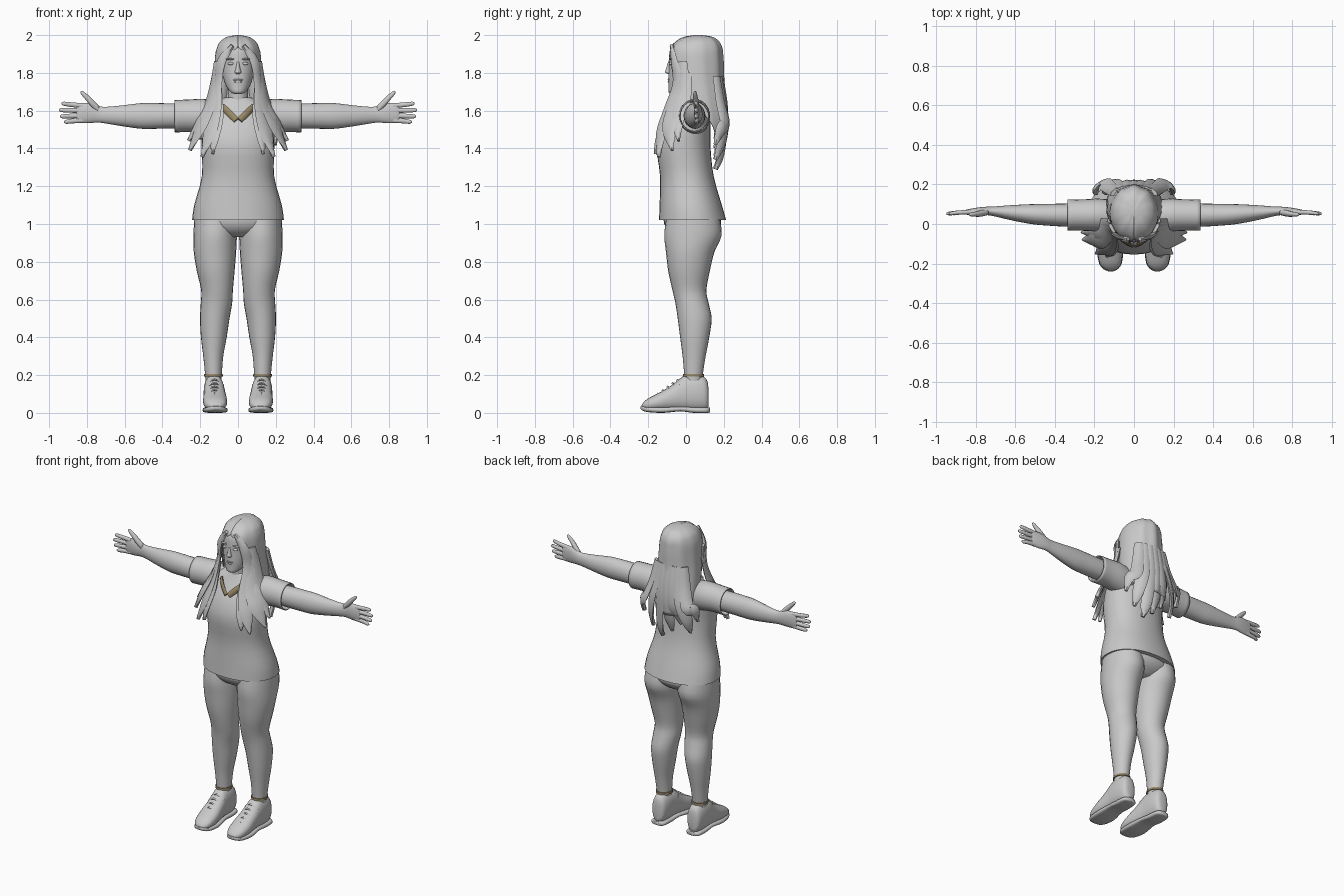
import bpy, bmesh, math
from mathutils import Vector, Matrix


def material(name, rgb):
    m = bpy.data.materials.new(name)
    m.diffuse_color = (*rgb, 1)
    return m


GREY = material("grey", (0.588, 0.588, 0.588))
TAN = material("tan", (0.32, 0.25, 0.14))


def finish(name, bm, mat=GREY, mirror=False, solid=0, angle=50):
    bmesh.ops.recalc_face_normals(bm, faces=bm.faces)
    me = bpy.data.meshes.new(name)
    bm.to_mesh(me)
    bm.free()
    ob = bpy.data.objects.new(name, me)
    bpy.context.collection.objects.link(ob)
    me.materials.append(mat)
    if solid:
        mod = ob.modifiers.new("thickness", 'SOLIDIFY')
        mod.thickness = solid
    if mirror:
        ob.modifiers.new("mirror", 'MIRROR').use_mirror_merge = False
    bpy.ops.object.select_all(action='DESELECT')
    ob.select_set(True)
    bpy.context.view_layer.objects.active = ob
    bpy.ops.object.shade_smooth_by_angle(angle=math.radians(angle))
    return ob


def smooth_rows(rows, k):
    """Catmull-Rom interpolation of rows of numbers."""
    out = []
    for i in range(len(rows) - 1):
        p0, p1, p2 = rows[max(i - 1, 0)], rows[i], rows[i + 1]
        p3 = rows[min(i + 2, len(rows) - 1)]
        for j in range(k):
            t = j / k
            out.append([0.5 * (2*b + (c - a)*t + (2*a - 5*b + 4*c - d)*t*t
                               + (3*b - a - 3*c + d)*t**3)
                        for a, b, c, d in zip(p0, p1, p2, p3)])
    return out + [list(rows[-1])]


def skin(bm, rings, closed=True, caps=True):
    vs = [[bm.verts.new(p) for p in r] for r in rings]
    n = len(vs[0])
    for a, b in zip(vs, vs[1:]):
        for i in range(n if closed else n - 1):
            j = (i + 1) % n
            bm.faces.new((a[i], a[j], b[j], b[i]))
    if caps:
        bm.faces.new(vs[0])
        bm.faces.new(vs[-1])


def loft(name, axis, rows, n=24, k=3, power=2.0, caps=True, **kw):
    """Rows: position along axis, two centre values, two radii."""
    rings = []
    for s, cu, cv, ru, rv in smooth_rows(rows, k):
        ring = []
        for i in range(n):
            a = 2 * math.pi * i / n
            c, d = math.cos(a), math.sin(a)
            u = cu + ru * math.copysign(abs(c) ** (2 / power), c)
            v = cv + rv * math.copysign(abs(d) ** (2 / power), d)
            ring.append({'x': (s, u, v), 'y': (u, s, v), 'z': (u, v, s)}[axis])
        rings.append(ring)
    bm = bmesh.new()
    skin(bm, rings, caps=caps)
    return finish(name, bm, **kw)


def strand(bm, pts, widths, thick=0.012, n=6, k=4, tip=True):
    """Flat strip along a path, facing away from the body axis."""
    rows = smooth_rows([(*p, w) for p, w in zip(pts, widths)], k)
    rings = []
    for i, r in enumerate(rows):
        p = Vector(r[:3])
        t = Vector(rows[min(i + 1, len(rows) - 1)][:3]) - Vector(rows[max(i - 1, 0)][:3])
        out = Vector((p.x, p.y - 0.05, 0))
        side = t.cross(out).normalized()
        out = side.cross(t).normalized()
        rings.append([p + side * r[3] * math.cos(2*math.pi*j/n)
                      + out * thick * math.sin(2*math.pi*j/n) for j in range(n)])
    skin(bm, rings)


def blobs(name, items, **kw):
    bm = bmesh.new()
    for loc, size in items:
        bmesh.ops.create_uvsphere(bm, u_segments=14, v_segments=8, radius=1,
                                  matrix=Matrix.Translation(loc) @ Matrix.Diagonal((*size, 1)))
    return finish(name, bm, **kw)


# Shirt and sleeves
loft("shirt", 'z', [(1.02, 0, .035, .243, .178), (1.1, 0, .025, .232, .165),
     (1.25, 0, .005, .192, .142), (1.4, 0, -.012, .192, .142), (1.5, 0, 0, .195, .13),
     (1.58, 0, .02, .185, .105), (1.63, 0, .03, .15, .085), (1.67, 0, .025, .07, .06)],
     n=32, power=2.2)
loft("sleeves", 'x', [(.1, .04, 1.555, .075, .085), (.18, .045, 1.57, .077, .086),
     (.26, .045, 1.573, .073, .08), (.335, .045, 1.57, .073, .08)],
     caps=False, mirror=True, solid=-.006)

# Arms and hands
loft("arms", 'x', [(.2, .045, 1.57, .055, .062), (.34, .045, 1.572, .058, .066),
     (.45, .047, 1.572, .054, .068), (.52, .05, 1.572, .05, .067), (.62, .057, 1.573, .038, .054),
     (.71, .064, 1.577, .024, .043), (.75, .066, 1.583, .021, .046), (.79, .063, 1.587, .02, .053),
     (.84, .06, 1.587, .014, .053), (.855, .06, 1.587, .009, .048)], mirror=True)
for label, z0, z1, tip in (("index_fingers", 1.626, 1.637, .935), ("middle_fingers", 1.6, 1.603, .948),
                           ("ring_fingers", 1.574, 1.57, .942), ("little_fingers", 1.549, 1.541, .922)):
    loft(label, 'x', [(.82, .06, z0, .012, .014), (.88, .058, (z0 + z1) / 2, .011, .013),
         (tip - .012, .053, z1, .009, .011), (tip, .052, z1, .003, .004)], n=10, mirror=True)
loft("thumbs", 'x', [(.735, .06, 1.605, .014, .02), (.775, .053, 1.643, .016, .024),
     (.805, .049, 1.674, .012, .019), (.825, .048, 1.692, .009, .013),
     (.835, .048, 1.698, .002, .003)], n=10, mirror=True)

# Trousers
loft("hips", 'z', [(.93, 0, .035, .12, .08), (.96, 0, .035, .19, .125),
     (1.0, 0, .035, .23, .15), (1.05, 0, .03, .225, .15)], n=32)
loft("trouser_legs", 'z', [(1.02, .12, .037, .112, .143), (.94, .121, .037, .115, .152),
     (.85, .122, .022, .112, .128), (.75, .118, .016, .1, .11), (.65, .111, .018, .084, .09),
     (.58, .114, .032, .083, .088), (.5, .123, .046, .078, .09), (.4, .128, .046, .068, .077),
     (.3, .131, .043, .053, .061), (.21, .13, .04, .045, .05), (.15, .13, .04, .042, .045)],
     mirror=True)
loft("ankle_bands", 'z', [(.192, .13, .04, .05, .056), (.206, .13, .04, .049, .055)],
     k=1, mirror=True, mat=TAN)

# Shoes: upper, sole and laces
loft("shoe_uppers", 'y', [(.12, .128, .08, .018, .04), (.108, .128, .098, .042, .082),
     (.06, .128, .106, .053, .096), (0, .127, .106, .055, .094), (-.03, .125, .098, .056, .086),
     (-.08, .123, .078, .06, .066), (-.14, .121, .06, .064, .048), (-.2, .119, .045, .054, .032),
     (-.228, .118, .036, .03, .016), (-.235, .118, .034, .008, .005)], n=20, power=2.3, mirror=True)
loft("shoe_soles", 'y', [(.127, .128, .016, .015, .012), (.112, .128, .014, .046, .014),
     (.04, .127, .015, .053, .015), (-.03, .124, .021, .056, .013), (-.12, .121, .015, .067, .015),
     (-.2, .119, .018, .057, .014), (-.23, .118, .024, .033, .012), (-.24, .118, .028, .01, .006)],
     n=16, power=3.5, mirror=True)
bm = bmesh.new()
for i in range(5):
    y, z = -.045 - .026 * i, .172 - .0185 * i
    for s in (-1, 1):
        pts = [Vector((.124 - s*.048, y + .012, z - .026)), Vector((.124, y, z + .004)),
               Vector((.124 + s*.05, y + .02, z - .03))]
        rows = smooth_rows(pts, 4)
        skin(bm, [[(r[0], r[1] + .006*math.cos(a), r[2] + .006*math.sin(a))
                   for a in (0, 1.57, 3.14, 4.71)] for r in rows])
finish("shoe_laces", bm, mirror=True)

# Neck, head and facial features
loft("neck", 'z', [(1.56, 0, .02, .07, .065), (1.64, 0, .015, .055, .055),
     (1.76, 0, .015, .055, .06)])
loft("head", 'z', [(1.688, 0, -.06, .018, .018), (1.698, 0, -.055, .038, .037),
     (1.73, 0, -.025, .063, .068), (1.77, 0, -.008, .077, .086), (1.82, 0, .003, .087, .095),
     (1.88, 0, .01, .091, .1), (1.93, 0, .02, .085, .1), (1.97, 0, .04, .06, .075)], n=28)
loft("nose", 'z', [(1.793, 0, -.085, .008, .008), (1.802, 0, -.09, .018, .02),
     (1.815, 0, -.088, .014, .02), (1.85, 0, -.084, .008, .013), (1.868, 0, -.084, .005, .006)], n=12)
blobs("lips", [((0, -.087, 1.763), (.027, .01, .006)), ((0, -.086, 1.753), (.023, .011, .007))])
blobs("eyes", [((.037, -.081, 1.849), (.018, .009, .008))], mirror=True)
blobs("eyebrows", [((.04, -.081, 1.873), (.025, .01, .005))], mirror=True)

# Collar
bm = bmesh.new()
strand(bm, [(.084, -.052, 1.622), (.05, -.088, 1.59), (.009, -.111, 1.55)],
       [.018, .019, .016], thick=.008)
finish("collar", bm, TAN, mirror=True)

# Hair shell open around the face: z, centre y, radii, half angle from the back
cap = [(2.0, .065, .012, .015, math.pi), (1.99, .065, .06, .075, math.pi),
       (1.965, .06, .095, .112, math.pi), (1.935, .055, .111, .133, 3.1),
       (1.9, .053, .12, .14, 2.72), (1.84, .055, .125, .142, 2.45), (1.75, .062, .132, .138, 2.3),
       (1.65, .08, .14, .135, 1.95), (1.55, .105, .14, .115, 1.45), (1.46, .13, .12, .08, 1.1)]
rings = []
for z, cy, rx, ry, T in smooth_rows(cap, 3):
    T = min(T, math.pi)
    rings.append([(rx * math.sin(a), cy + ry * math.cos(a) + .004 * math.cos(9 * a), z)
                  for a in (T * (i / 20 - 1) for i in range(41))])
bm = bmesh.new()
skin(bm, rings, closed=False, caps=False)
bm.faces.new([v for v in list(bm.verts)[:40]])
finish("hair_cap", bm, solid=.008)

# Front locks falling over the shoulders and chest
bm = bmesh.new()
for s in (-1, 1):
    strand(bm, [(s*.03, -.075, 1.945), (s*.088, -.062, 1.86), (s*.108, -.045, 1.74),
                (s*.125, -.085, 1.6), (s*.15, -.13, 1.48), (s*.19, -.145, 1.355)],
           [.012, .028, .035, .05, .045, .006])
    strand(bm, [(s*.11, -.02, 1.86), (s*.13, -.02, 1.72), (s*.155, -.055, 1.61),
                (s*.2, -.085, 1.51), (s*.255, -.075, 1.39)], [.03, .045, .055, .05, .006])
    strand(bm, [(s*.12, 0, 1.8), (s*.15, -.015, 1.66), (s*.195, -.045, 1.56),
                (s*.26, -.04, 1.44)], [.03, .045, .045, .006])
    strand(bm, [(s*.1, -.05, 1.72), (s*.105, -.1, 1.57), (s*.125, -.145, 1.45),
                (s*.135, -.16, 1.37)], [.02, .035, .028, .005])
finish("front_hair_locks", bm)

# Back locks with uneven tips
bm = bmesh.new()
for x0, x1, tip in ((-.12, -.19, 1.45), (-.085, -.14, 1.36), (-.04, -.07, 1.4), (0, -.01, 1.34),
                    (.04, .06, 1.29), (.085, .125, 1.34), (.12, .19, 1.42)):
    yb = .2 - 1.6 * x0 * x0
    strand(bm, [(x0 * .8, yb - .015, 1.78), (x0, yb + .005, 1.65), ((x0 + x1) / 2, .205, 1.54),
                (x1, .185, tip + .08), (x1 * 1.02, .155, tip)], [.03, .036, .04, .034, .01], thick=.014)
finish("back_hair_locks", bm)
